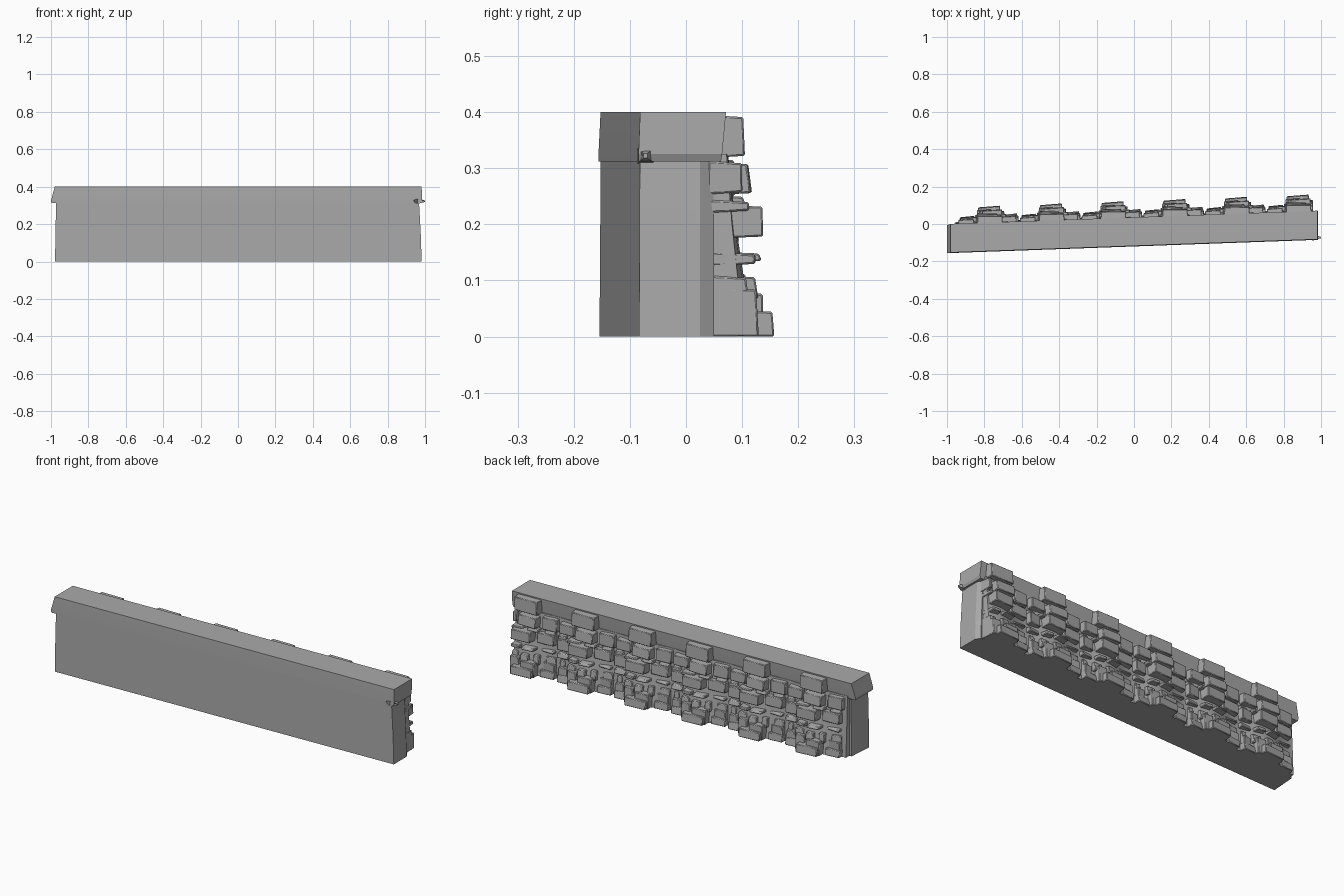
import bpy, bmesh, math, random

random.seed(7)
cube = bpy.data.objects.get("Cube")
if cube:
    bpy.data.objects.remove(cube, do_unlink=True)

stone_grey = bpy.data.materials.new("stone_grey")
stone_grey.use_nodes = True
GREY = (0.4, 0.4, 0.4, 1)
stone_grey.diffuse_color = GREY
stone_grey.node_tree.nodes["Principled BSDF"].inputs["Base Color"].default_value = GREY

SKEW = 0.036      # the wall runs slightly askew
BACK = 0.035      # back line of the coping at x = 0
PITCH = 0.33      # length of one repeat of the stonework
LAST = 0.88       # centre of the last bulge


def finish(name, bm, bevel=0):
    for v in bm.verts:
        v.co.y += SKEW * v.co.x
    bmesh.ops.recalc_face_normals(bm, faces=bm.faces)
    mesh = bpy.data.meshes.new(name)
    bm.to_mesh(mesh)
    bm.free()
    mesh.materials.append(stone_grey)
    obj = bpy.data.objects.new(name, mesh)
    bpy.context.collection.objects.link(obj)
    if bevel:
        mod = obj.modifiers.new("worn_edges", "BEVEL")
        mod.width = bevel
        mod.segments = 1
    bpy.ops.object.select_all(action="DESELECT")
    obj.select_set(True)
    bpy.context.view_layer.objects.active = obj
    bpy.ops.object.shade_smooth_by_angle(angle=math.radians(25))
    return obj


def loft(name, rings):
    bm = bmesh.new()
    loops = [[bm.verts.new(p) for p in ring] for ring in rings]
    n = len(loops[0])
    for a, b in zip(loops, loops[1:]):
        for i in range(n):
            j = (i + 1) % n
            bm.faces.new((a[i], a[j], b[j], b[i]))
    bm.faces.new(loops[0])
    bm.faces.new(loops[-1])
    return finish(name, bm)


def bulge(x):
    return 0.5 + 0.5 * math.cos(2 * math.pi * (x - LAST) / PITCH)


# Plain wall body with a chamfered back corner
def body_ring(z, left, right, front):
    return [(left, front, z), (right, front, z), (right, -0.01, z),
            (right - 0.015, 0.015, z), (left + 0.01, 0.015, z)]


loft("wall_body", [body_ring(0, -0.978, 0.982, -0.119),
                   body_ring(0.15, -0.976, 0.977, -0.118),
                   body_ring(0.33, -0.972, 0.967, -0.117)])


# Coping, flaring out towards its lower edge
def cap_ring(z, left, right, front, back):
    return [(left, front, z), (right, front, z), (right, back, z), (left, back, z)]


loft("coping", [cap_ring(0.312, -0.997, 0.978, -0.120, 0.027),
                cap_ring(0.325, -1.0, 0.984, -0.120, 0.029),
                cap_ring(0.4, -0.98, 0.982, -0.117, 0.036)])

# Small broken chip under the coping corner
loft("corner_chip", [[(0.93, -0.119, 0.325), (0.96, -0.122, 0.308),
                      (0.96, -0.09, 0.308), (0.96, -0.09, 0.338), (0.96, -0.122, 0.335)],
                     [(1.0, -0.112, 0.322), (1.0, -0.112, 0.318),
                      (1.0, -0.105, 0.318), (1.0, -0.105, 0.326), (1.0, -0.112, 0.326)]])


# Mortar core behind the stones, swelling at each bulge
def core_ring(z, base, swell):
    xs = [-0.955 + 1.91 * i / 60 for i in range(61)]
    back = [(x, BACK + base + swell * bulge(x), z) for x in reversed(xs)]
    return [(xs[0], 0, z), (xs[-1], 0, z)] + back


loft("mortar_core", [core_ring(0, 0.008, 0.045), core_ring(0.12, 0.004, 0.03),
                     core_ring(0.2, 0, 0.022), core_ring(0.325, -0.004, 0.012)])


# One rough block: a box whose outer face is narrowed and tilted
def add_stone(bm, x0, x1, z0, z1, depth, tilt, turn):
    verts = bmesh.ops.create_cube(bm, size=1)["verts"]
    inner = -0.03
    for v in verts:
        outer, top, side = v.co.y > 0, v.co.z > 0, v.co.x > 0
        shrink = 0.004 if outer else 0
        v.co.x = x1 - shrink if side else x0 + shrink
        v.co.z = z1 - shrink if top else z0 + (shrink if z0 > 0 else 0)
        y = inner
        if outer:
            y = depth - (tilt if top else 0) - (turn if side else 0)
        v.co.y = BACK + y


# Courses in one repeat: bottom, top, reach, number of stones
COURSES = [(0, 0.055, 0.084, 3), (0, 0.09, 0.073, 4), (0.06, 0.122, 0.058, 5),
           (0.13, 0.162, 0.066, 4), (0.172, 0.236, 0.066, 3),
           (0.226, 0.256, 0.045, 4), (0.258, 0.32, 0.054, 3)]

module = []
for z0, z1, reach, count in COURSES:
    cuts = [-PITCH / 2 + PITCH * (i + random.uniform(-0.22, 0.22)) / count
            for i in range(count)]
    cuts.append(cuts[0] + PITCH)
    for a, b in zip(cuts, cuts[1:]):
        swell = 0.3 + 0.7 * bulge(LAST + (a + b) / 2)
        low = z0 if z0 == 0 else z0 + random.uniform(-0.012, 0.004)
        high = z1 + random.uniform(-0.014, 0)
        gap = random.uniform(0.004, 0.012)
        module.append((a + gap, b - gap, low, high, reach * swell,
                       random.uniform(0, 0.008), random.uniform(-0.006, 0.006)))
# Top stone standing against the coping
module.append((-0.07, 0.07, 0.318, 0.395, 0.04, 0.003, 0.004))

stones = bmesh.new()
for k in range(7):
    centre = LAST - PITCH * k
    for a, b, z0, z1, depth, tilt, turn in module:
        x0, x1 = max(centre + a, -0.965), min(centre + b, 0.96)
        if x1 - x0 > 0.025:
            add_stone(stones, x0, x1, z0, z1, depth, tilt, turn)
finish("facing_stones", stones, bevel=0.003)
